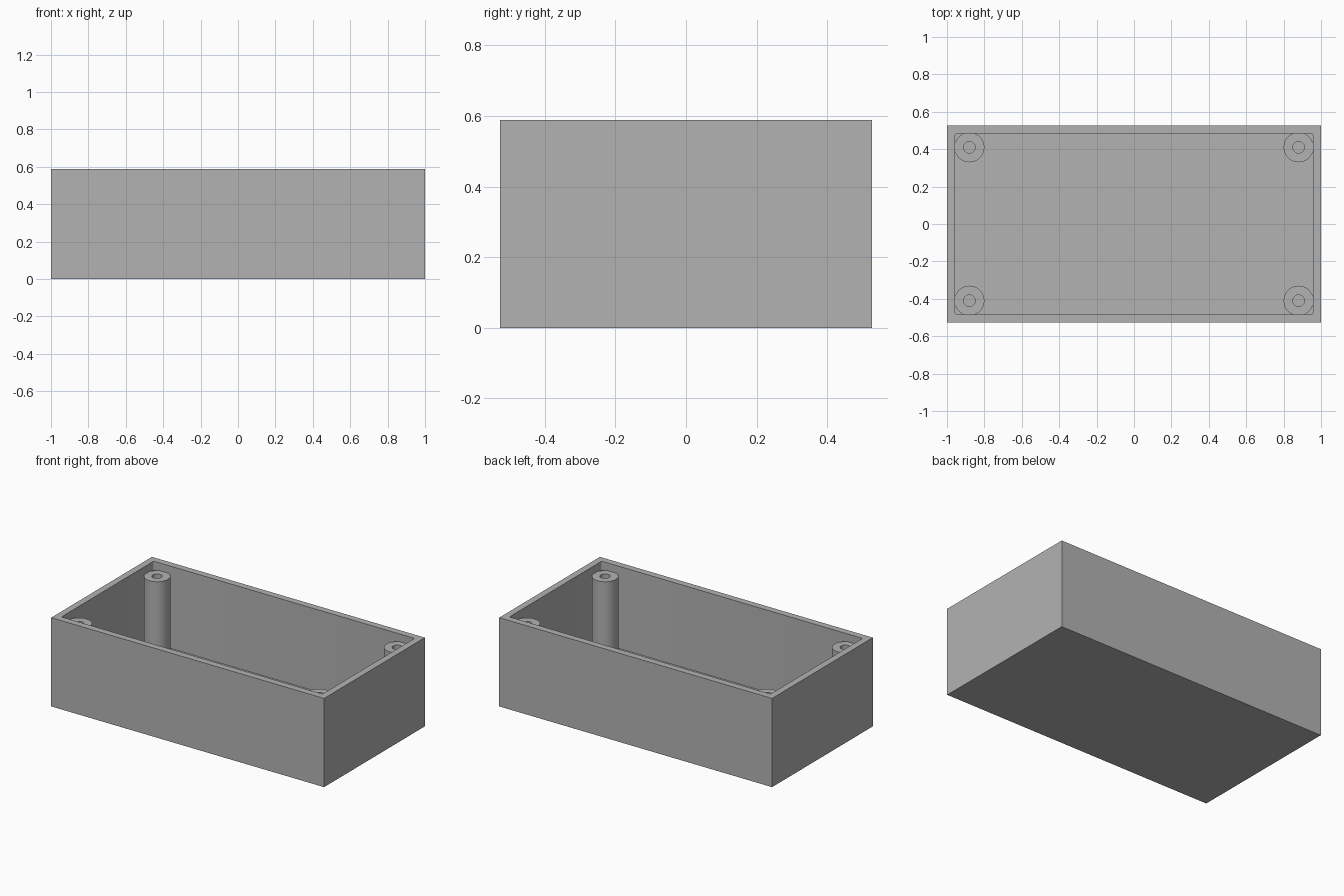
import bpy, bmesh, math
from mathutils import Matrix, Vector

HALF_X, HALF_Y, HEIGHT = 1.0, 0.527, 0.588
WALL, FLOOR, CORNER = 0.044, 0.044, 0.01
POST_X, POST_Y, POST_TOP = 0.88, 0.41, 0.537
POST_R, HOLE_R, SIDES = 0.08, 0.031, 48

cube = bpy.data.objects.get("Cube")
if cube:
    bpy.data.objects.remove(cube, do_unlink=True)

grey = bpy.data.materials.new("plain grey")
grey.use_nodes = True
colour = (0.45, 0.45, 0.45, 1)
grey.diffuse_color = colour
grey.node_tree.nodes["Principled BSDF"].inputs["Base Color"].default_value = colour


def finish(bm, name, location=(0, 0, 0)):
    bmesh.ops.recalc_face_normals(bm, faces=bm.faces)
    mesh = bpy.data.meshes.new(name)
    bm.to_mesh(mesh)
    bm.free()
    mesh.materials.append(grey)
    obj = bpy.data.objects.new(name, mesh)
    obj.location = location
    bpy.context.collection.objects.link(obj)
    bpy.ops.object.select_all(action="DESELECT")
    obj.select_set(True)
    bpy.context.view_layer.objects.active = obj
    bpy.ops.object.shade_smooth_by_angle(angle=math.radians(30))


# Open-topped box: inset the top face and push it down to the floor
bm = bmesh.new()
bmesh.ops.create_cube(bm, size=1, matrix=Matrix.Translation((0, 0, HEIGHT / 2))
                      @ Matrix.Diagonal((2 * HALF_X, 2 * HALF_Y, HEIGHT, 1)))
top = max(bm.faces, key=lambda f: f.calc_center_median().z)
bmesh.ops.inset_region(bm, faces=[top], thickness=WALL, use_even_offset=True)
cavity = bmesh.ops.extrude_face_region(bm, geom=[top])["geom"]
if top.is_valid:
    bmesh.ops.delete(bm, geom=[top], context="FACES_ONLY")
floor_verts = [v for v in cavity if isinstance(v, bmesh.types.BMVert)]
bmesh.ops.translate(bm, verts=floor_verts, vec=(0, 0, FLOOR - HEIGHT))
# Slightly rounded upright corners inside the cavity
uprights = [e for e in bm.edges
            if abs(e.verts[0].co.z - e.verts[1].co.z) > 0.1
            and abs(e.verts[0].co.x) < HALF_X - WALL / 2]
bmesh.ops.bevel(bm, geom=uprights, offset=CORNER, segments=4,
                profile=0.5, affect="EDGES")
finish(bm, "box_shell")


# Hollow screw posts, one in each corner
def screw_post(name, x, y):
    bm = bmesh.new()
    height = POST_TOP - FLOOR
    profile = [(POST_R, 0), (POST_R, height), (HOLE_R, height), (HOLE_R, 0)]
    verts = [bm.verts.new((r, 0, z)) for r, z in profile]
    edges = [bm.edges.new(pair) for pair in zip(verts, verts[1:])]
    bmesh.ops.spin(bm, geom=verts + edges, cent=Vector(), axis=(0, 0, 1),
                   angle=2 * math.pi, steps=SIDES)
    bmesh.ops.remove_doubles(bm, verts=bm.verts, dist=0.0001)
    # Close the underside so the ring is solid
    rims = [e for e in bm.edges if e.is_boundary]
    bmesh.ops.bridge_loops(bm, edges=rims)
    finish(bm, name, (x, y, FLOOR))


for side, sx in (("left", 1), ("right", -1)):
    for end, sy in (("front", -1), ("back", 1)):
        screw_post(f"{end}_{side}_screw_post", sx * POST_X, sy * POST_Y)
